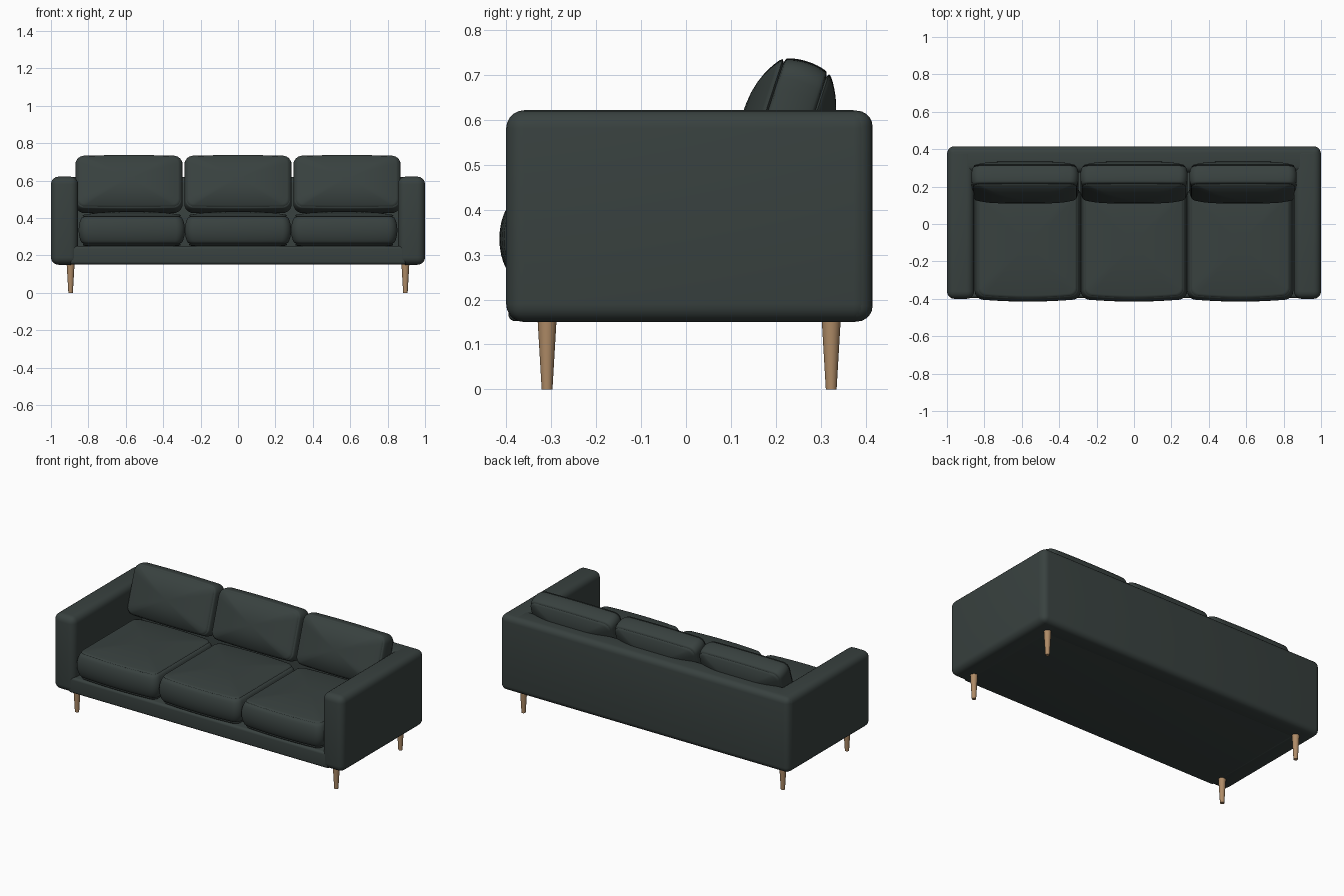
import bpy, bmesh, math
from mathutils import Matrix, Vector

if "Cube" in bpy.data.objects:
    bpy.data.objects.remove(bpy.data.objects["Cube"])


def material(name, col):
    m = bpy.data.materials.new(name)
    m.diffuse_color = (*col, 1)
    m.use_nodes = True
    m.node_tree.nodes["Principled BSDF"].inputs["Base Color"].default_value = m.diffuse_color
    return m


FABRIC = material("dark green grey fabric", (0.040, 0.053, 0.050))
WOOD = material("light wood", (0.43, 0.26, 0.135))


def finish(bm, name, mat, angle=40):
    bmesh.ops.recalc_face_normals(bm, faces=bm.faces)
    me = bpy.data.meshes.new(name)
    bm.to_mesh(me)
    bm.free()
    ob = bpy.data.objects.new(name, me)
    bpy.context.collection.objects.link(ob)
    me.materials.append(mat)
    bpy.ops.object.select_all(action='DESELECT')
    ob.select_set(True)
    bpy.context.view_layer.objects.active = ob
    bpy.ops.object.shade_smooth_by_angle(angle=math.radians(angle))
    return ob


def rounded_box(name, lo, hi, r):
    lo, hi = Vector(lo), Vector(hi)
    bm = bmesh.new()
    bmesh.ops.create_cube(bm, size=1)
    for v in bm.verts:
        v.co = Vector((v.co[i] * (hi[i] - lo[i]) + (lo[i] + hi[i]) / 2 for i in range(3)))
    bmesh.ops.bevel(bm, geom=list(bm.edges), offset=r, segments=5, profile=0.5, affect='EDGES')
    return finish(bm, name, FABRIC)


def outline(a, b, r, bow, n=6, m=8):
    """Rounded rectangle whose sides bow slightly outward."""
    pts = []
    for k, (sx, sy) in enumerate([(1, 1), (-1, 1), (-1, -1), (1, -1)]):
        arc = [(sx * (a - r) + r * math.cos(math.pi / 2 * (k + i / n)),
                sy * (b - r) + r * math.sin(math.pi / 2 * (k + i / n))) for i in range(n + 1)]
        if pts:
            p, q = pts[-1], arc[0]
            pts += [(p[0] + (q[0] - p[0]) * i / m, p[1] + (q[1] - p[1]) * i / m) for i in range(1, m)]
        pts += arc
    p, q = pts[-1], pts[0]
    pts += [(p[0] + (q[0] - p[0]) * i / m, p[1] + (q[1] - p[1]) * i / m) for i in range(1, m)]
    return [(x, y - bow * (y / b) * (x / a) ** 2) for x, y in pts]


def cushion(name, a, b, r, t, band, dome, bow, matrix):
    """Boxed cushion: bulging band, seam grooves and two domed panels (thickness along z)."""
    half = [(band * (s ** 2.2), t * s) for s in (0.0, 0.25, 0.5, 0.7, 0.85)]
    half += [(band, t * 0.95), (band + 0.010, t), (band + 0.003, t + 0.004), (band + 0.007, t + 0.010)]
    cap_in, cap_z = half[-1]
    rings = [(i, 1.0, z) for i, z in half]
    rings += [(cap_in, s, cap_z + dome * (1 - s ** 2.5)) for s in (0.97, 0.92, 0.84, 0.72, 0.56, 0.38, 0.18)]
    rings = [(i, s, -z) for i, s, z in reversed(rings[1:])] + rings
    bm = bmesh.new()
    loops = []
    for i, s, z in rings:
        loops.append([bm.verts.new((x * s, y * s, z))
                      for x, y in outline(a - i, b - i, max(r - i * 0.5, 0.01), bow)])
    n = len(loops[0])
    for p, q in zip(loops, loops[1:]):
        for k in range(n):
            bm.faces.new((p[k], p[(k + 1) % n], q[(k + 1) % n], q[k]))
    for loop, sg in ((loops[0], -1), (loops[-1], 1)):
        c = bm.verts.new((0, 0, sg * (cap_z + dome)))
        for k in range(n):
            bm.faces.new((loop[k], loop[(k + 1) % n], c))
    bm.transform(matrix)
    return finish(bm, name, FABRIC, 60)


# Frame: base, back and arms
rounded_box("base", (-0.90, -0.395, 0.152), (0.90, 0.38, 0.25), 0.015)
rounded_box("back_panel", (-0.997, 0.275, 0.151), (0.997, 0.415, 0.62), 0.035)
for side, s in (("left", -1), ("right", 1)):
    x0, x1 = sorted((s * 0.855, s))
    rounded_box(side + "_arm", (x0, -0.40, 0.15), (x1, 0.413, 0.621), 0.04)

# Seat and back cushions
for k, pos in enumerate(("left", "middle", "right")):
    i = k - 1
    cushion("seat_cushion_" + pos, 0.284, 0.312, 0.045, 0.072, 0.018, 0.02, 0.014,
            Matrix.Translation((i * 0.568, -0.103, 0.335)))
    cushion("back_cushion_" + pos, 0.287, 0.157, 0.045, 0.05, 0.009, 0.042, 0.004,
            Matrix.Translation((i * 0.583, 0.222, 0.58)) @ Matrix.Rotation(math.radians(90 - 18), 4, 'X'))

# Tapered wooden legs
for side, x in (("left", -0.895), ("right", 0.895)):
    for end, y in (("front", -0.309), ("back", 0.323)):
        bm = bmesh.new()
        bmesh.ops.create_cone(bm, cap_ends=True, segments=24, radius1=0.012, radius2=0.022, depth=0.17,
                              matrix=Matrix.Translation((x, y, 0.085)))
        finish(bm, f"{end}_{side}_leg", WOOD)
